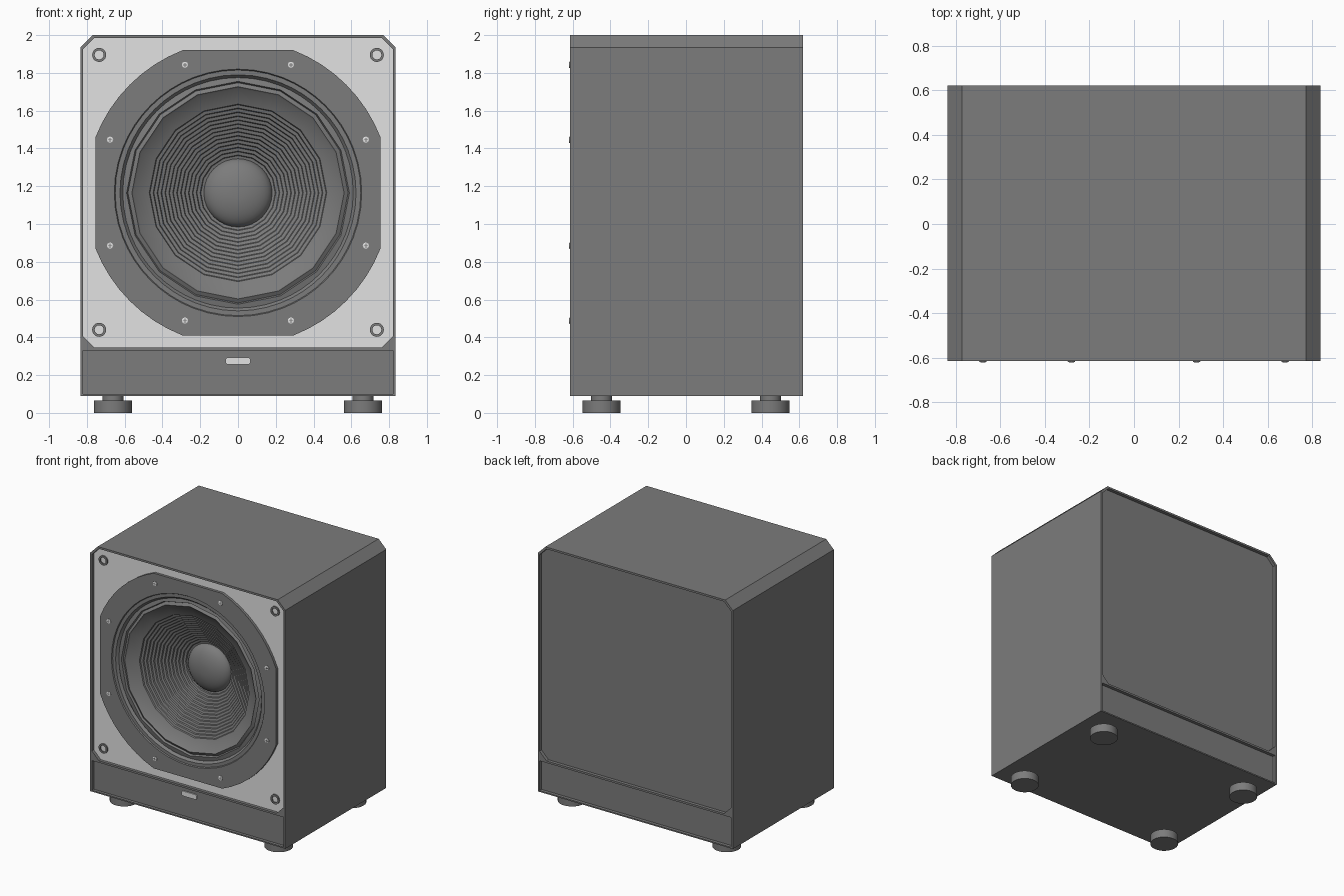
import bpy
from math import sin, cos, pi, acos, radians

if "Cube" in bpy.data.objects:
    bpy.data.objects.remove(bpy.data.objects["Cube"])


def material(name, value):
    m = bpy.data.materials.new(name)
    m.use_nodes = True
    colour = (value, value, value, 1)
    m.diffuse_color = colour
    m.node_tree.nodes["Principled BSDF"].inputs["Base Color"].default_value = colour
    return m


charcoal = material("charcoal", 0.2)
silver = material("silver", 0.76)

FRONT = -0.615      # cabinet front edge
FLOOR = -0.592      # recessed front panels
CENTRE = 1.165      # height of the speaker axis


def finish(obj, angle=30):
    bpy.ops.object.select_all(action="DESELECT")
    obj.select_set(True)
    bpy.context.view_layer.objects.active = obj
    bpy.ops.object.shade_smooth_by_angle(angle=radians(angle))


def loft(name, rings, mat, cap_first=False, cap_last=True):
    """Skin successive rings, each counter-clockwise from the front."""
    n = len(rings[0])
    verts = [p for ring in rings for p in ring]
    faces = []
    for k in range(len(rings) - 1):
        a, b = k * n, (k + 1) * n
        for i in range(n):
            j = (i + 1) % n
            faces.append((a + i, a + j, b + j, b + i))
    if cap_first:
        faces.append(tuple(reversed(range(n))))
    if cap_last:
        faces.append(tuple(range(len(verts) - n, len(verts))))
    mesh = bpy.data.meshes.new(name)
    mesh.from_pydata(verts, [], faces)
    mesh.materials.append(mat)
    obj = bpy.data.objects.new(name, mesh)
    bpy.context.collection.objects.link(obj)
    finish(obj)
    return obj


def prism(name, outline, front, back, mat):
    rings = [[(x, y, z) for x, z in outline] for y in (back, front)]
    return loft(name, rings, mat, cap_first=True)


def circle(r, n, x=0, z=CENTRE):
    return [(x + r * cos(2 * pi * i / n), z + r * sin(2 * pi * i / n)) for i in range(n)]


def lathe(name, profile, n, mat, x=0, z=CENTRE, cap=True):
    rings = [[(px, y, pz) for px, pz in circle(r, n, x, z)] for r, y in profile]
    return loft(name, rings, mat, cap_last=cap)


def chamfered(w, low, high, c_low, c_high):
    half = [(w - c_low, low), (w, low + c_low), (w, high - c_high), (w - c_high, high)]
    if c_low == 0:
        half = half[1:]
    if c_high == 0:
        half = half[:-1]
    return half + [(-x, z) for x, z in reversed(half)]


# Cabinet with recessed panels front and back, and a well for the driver
cabinet = prism("cabinet", chamfered(0.835, 0.09, 2.0, 0, 0.065), FRONT, 0.62, charcoal)
upper = chamfered(0.82, 0.345, 1.985, 0.06, 0.06)
lower = chamfered(0.82, 0.1, 0.33, 0, 0)
cutters = [
    prism("upper_front_cutter", upper, -0.8, FLOOR, charcoal),
    prism("lower_front_cutter", lower, -0.8, FLOOR, charcoal),
    prism("upper_back_cutter", upper, 0.595, 0.8, charcoal),
    prism("lower_back_cutter", lower, 0.595, 0.8, charcoal),
    prism("driver_cutter", circle(0.645, 48), -0.8, -0.25, charcoal),
]
for cutter in cutters:
    cutter.hide_render = True
    mod = cabinet.modifiers.new("cut", "BOOLEAN")
    mod.operation = "DIFFERENCE"
    mod.solver = "EXACT"
    mod.object = cutter
    bpy.context.view_layer.objects.active = cabinet
    bpy.ops.object.modifier_apply(modifier=mod.name)
    bpy.data.objects.remove(cutter)

# Silver baffle: the floor of the upper front recess
cabinet.data.materials.clear()
cabinet.data.materials.append(charcoal)
cabinet.data.materials.append(silver)
for face in cabinet.data.polygons:
    on_floor = abs(face.center.y - FLOOR) < 0.002 and face.normal.y < -0.9
    face.material_index = 1 if on_floor and face.center.z > 0.34 else 0
finish(cabinet, 20)

# Driver frame: a disc clipped by four flats, with a stepped round opening
R, FLAT = 0.81, 0.755
corner = acos(FLAT / R)
angles = []
for q in range(4):
    base = q * pi / 2
    angles += [base - corner + 2 * corner * i / 6 for i in range(6)]
    angles += [base + corner + (pi / 2 - 2 * corner) * i / 8 for i in range(8)]


def frame_ring(r, y):
    ring = []
    for a in angles:
        reach = min(r, FLAT / max(abs(cos(a)), abs(sin(a))))
        ring.append((reach * cos(a), y, CENTRE + reach * sin(a)))
    return ring


steps = [(R, FLOOR + 0.004), (R, -0.612), (0.655, -0.612), (0.65, -0.604),
         (0.625, -0.604), (0.62, -0.597), (0.61, -0.585)]
loft("driver_frame", [frame_ring(r, y) for r, y in steps], charcoal, cap_last=False)

# Sixteen-sided cone: lip, smooth outer band, then fine ridges
profile = [(0.63, -0.575), (0.59, -0.585), (0.583, -0.57), (0.562, -0.583),
           (0.553, -0.573), (0.47, -0.535)]
RIDGES = 14
dr, dy = 0.29 / RIDGES, 0.195 / RIDGES
for i in range(RIDGES):
    r, y = 0.47 - i * dr, -0.535 + i * dy
    profile += [(r - 0.004, y + 0.009), (r - dr, y + dy)]
lathe("cone", profile, 16, charcoal)

# Dust cap
dome = [(0.182 * cos(a), -0.335 - 0.085 * sin(a))
        for a in [i * pi / 2 / 9 for i in range(9)]]
lathe("dust_cap", dome, 32, charcoal)

# Screws around the frame, each with a cross slot
for k in range(8):
    a = pi / 8 + k * pi / 4
    x, z = 0.733 * cos(a), CENTRE + 0.733 * sin(a)
    lathe("screw", [(0.017, -0.61), (0.017, -0.617), (0.014, -0.619)], 16, silver, x, z)
    for w, h in ((0.011, 0.002), (0.002, 0.011)):
        slot = [(x - w, z - h), (x + w, z - h), (x + w, z + h), (x - w, z + h)]
        prism("screw_slot", slot, -0.62, -0.618, charcoal)

# Grille sockets in the baffle corners
for x in (-0.735, 0.735):
    for z in (0.44, 1.895):
        lathe("grille_socket", [(0.037, FLOOR + 0.002), (0.037, -0.602), (0.024, -0.602),
                                (0.024, FLOOR + 0.002)], 24, charcoal, x, z, cap=False)

# Plain badge on the lower panel
badge = [(x, z + 0.275) for x, z in chamfered(0.065, -0.019, 0.019, 0.008, 0.008)]
prism("badge", badge, -0.6, FLOOR + 0.002, silver)

# Feet: wide pad on a short neck
for x in (-0.662, 0.662):
    for y in (-0.447, 0.447):
        for name, r, low, high in (("foot_pad", 0.101, 0, 0.065),
                                   ("foot_neck", 0.055, 0.06, 0.095)):
            bpy.ops.mesh.primitive_cylinder_add(vertices=32, radius=r, depth=high - low,
                                                location=(x, y, (low + high) / 2))
            part = bpy.context.object
            part.name = name
            part.data.materials.append(charcoal)
            finish(part)
